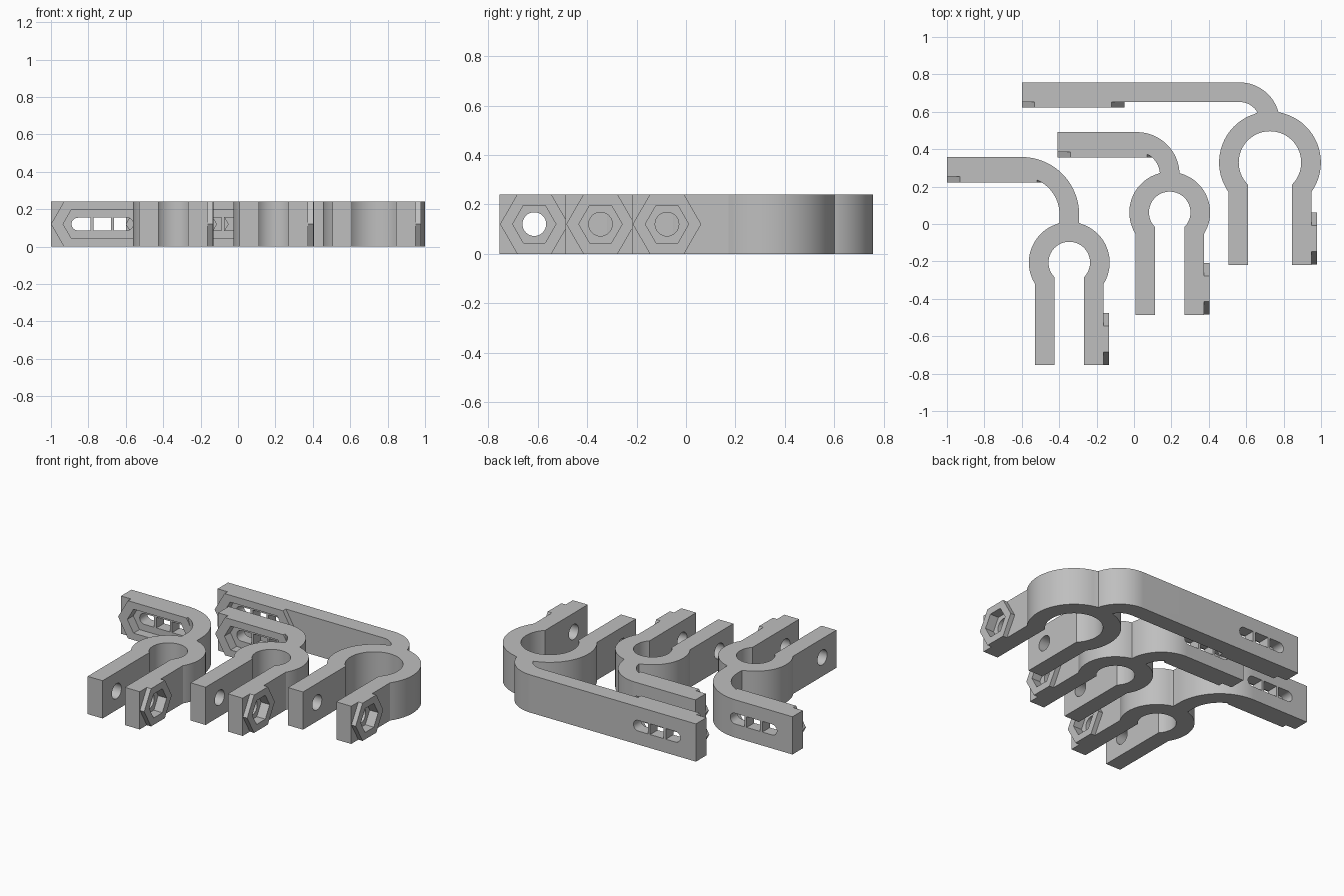
import bpy, bmesh
from math import pi, sin, cos, atan2, hypot, sqrt

if "Cube" in bpy.data.objects:
    bpy.data.objects.remove(bpy.data.objects["Cube"], do_unlink=True)

HEIGHT = 0.24
MID = HEIGHT / 2
WALL = 0.105       # strap thickness
LIP = 0.03         # how far the nut bosses stand out
NUT_DEPTH = 0.06
BOLT_R = 0.048
BOSS_LEN = 0.55    # long boss on each arm

grey = bpy.data.materials.new("grey plastic")
grey.use_nodes = True
grey.diffuse_color = (0.52, 0.52, 0.52, 1)
grey.node_tree.nodes["Principled BSDF"].inputs["Base Color"].default_value = grey.diffuse_color


def arc(cx, cy, r, a0, a1, n):
    return [(cx + r * cos(a0 + (a1 - a0) * i / n), cy + r * sin(a0 + (a1 - a0) * i / n))
            for i in range(n + 1)]


def prism(name, outline, axis, lo, hi):
    """Extrude a 2D outline along an axis between lo and hi."""
    place = {"x": lambda u, v, d: (d, u, v),
             "y": lambda u, v, d: (u, d, v),
             "z": lambda u, v, d: (u, v, d)}[axis]
    bm = bmesh.new()
    rings = [[bm.verts.new(place(u, v, d)) for u, v in outline] for d in (lo, hi)]
    for ring in rings:
        bm.faces.new(ring)
    n = len(outline)
    for i in range(n):
        j = (i + 1) % n
        bm.faces.new((rings[0][i], rings[0][j], rings[1][j], rings[1][i]))
    bmesh.ops.recalc_face_normals(bm, faces=bm.faces)
    mesh = bpy.data.meshes.new(name)
    bm.to_mesh(mesh)
    bm.free()
    mesh.materials.append(grey)
    obj = bpy.data.objects.new(name, mesh)
    bpy.context.collection.objects.link(obj)
    return obj


def combine(body, tool, operation):
    mod = body.modifiers.new("combine", "BOOLEAN")
    mod.operation, mod.solver, mod.object = operation, "EXACT", tool
    tool.hide_render = True
    bpy.ops.object.select_all(action="DESELECT")
    bpy.context.view_layer.objects.active = body
    body.select_set(True)
    bpy.ops.object.modifier_apply(modifier=mod.name)
    bpy.data.objects.remove(tool, do_unlink=True)


def hexagon(u, half_len, half_h):
    """Hexagon with tips along u, stretched when half_len is long."""
    flat = half_len - half_h / sqrt(3)
    return [(u - half_len, MID), (u - flat, MID - half_h), (u + flat, MID - half_h),
            (u + half_len, MID), (u + flat, MID + half_h), (u - flat, MID + half_h)]


def strap_outline(cx, cy, r_in, gap, leg_end, arm_end, arm_top, bend):
    """Keyhole clamp with a neck that bends into a straight arm."""
    r_out = r_in + WALL
    half = WALL / 2
    bx, by = cx + half - bend, arm_top - bend

    def neck(radius):
        # quarter bend from the arm, then straight down until the ring is met
        pts = arc(bx, by, radius, pi / 2, 0, 40)
        pts += [(bx + radius, by - 0.005 * i) for i in range(1, 40)]
        keep = []
        for p in pts:
            if hypot(p[0] - cx, p[1] - cy) < r_out:
                break
            keep.append(p)
        return keep

    outer, inner = neck(bend), neck(bend - WALL)
    ang = lambda p: atan2(p[1] - cy, p[0] - cx)
    leg_out = gap + WALL
    y_out, y_in = -sqrt(r_out**2 - leg_out**2), -sqrt(r_in**2 - gap**2)
    a_out, a_in = atan2(y_out, leg_out), atan2(y_in, gap)

    pts = [(arm_end, arm_top)] + outer
    pts += arc(cx, cy, r_out, ang(outer[-1]), a_out, 32)[1:]
    pts += [(cx + leg_out, leg_end), (cx + gap, leg_end)]
    pts += arc(cx, cy, r_in, a_in, pi - a_in, 48)
    pts += [(cx - gap, leg_end), (cx - leg_out, leg_end)]
    pts += arc(cx, cy, r_out, pi - a_out, ang(inner[-1]) + 2 * pi, 32)[:-1] \
        if ang(inner[-1]) < 0 else arc(cx, cy, r_out, pi - a_out, ang(inner[-1]), 32)[:-1]
    pts += inner[::-1] + [(arm_end, arm_top - WALL)]
    return pts


def clamp(name, cx, cy, r_in, gap, leg_end, arm_end, arm_top, bend):
    body = prism(name, strap_outline(cx, cy, r_in, gap, leg_end, arm_end, arm_top, bend),
                 "z", 0, HEIGHT)
    arm_face = arm_top - WALL
    leg_face = cx + gap + WALL
    bolt_y = leg_end + 0.141
    slot_x = arm_end + BOSS_LEN / 2
    nut_h = 0.076

    # raised bosses on the arm and the right-hand leg
    combine(body, prism("arm_boss", hexagon(slot_x, BOSS_LEN / 2, MID), "y",
                        arm_face - LIP, arm_face + 0.02), "UNION")
    combine(body, prism("leg_boss", hexagon(bolt_y, MID * 2 / sqrt(3), MID), "x",
                        leg_face - 0.02, leg_face + LIP), "UNION")

    # nut recesses
    combine(body, prism("arm_recess", hexagon(slot_x, 0.21, nut_h), "y",
                        arm_face - LIP - 0.01, arm_face - LIP + NUT_DEPTH), "DIFFERENCE")
    combine(body, prism("leg_recess", hexagon(bolt_y, nut_h * 2 / sqrt(3), nut_h), "x",
                        leg_face + LIP - NUT_DEPTH, leg_face + LIP + 0.01), "DIFFERENCE")

    # bolt hole through both legs
    combine(body, prism("bolt_hole", arc(bolt_y, MID, BOLT_R, 0, 2 * pi, 32)[:-1], "x",
                        cx - gap - WALL - 0.05, leg_face + 0.05), "DIFFERENCE")

    # slot split by two bridges: rounded end, square middle, rounded end
    s = 0.034
    for side in (-1, 1):
        end = arc(0.165 - s, MID, s, -pi / 2, pi / 2, 12)
        shape = [(0.063, MID - s)] + end + [(0.063, MID + s)]
        combine(body, prism("slot_end", [(slot_x + side * u, v) for u, v in shape], "y",
                            arm_face - 0.02, arm_top + 0.02), "DIFFERENCE")
    square = [(slot_x + a * 0.047, MID + b * s) for a, b in ((-1, -1), (1, -1), (1, 1), (-1, 1))]
    combine(body, prism("slot_middle", square, "y", arm_face - 0.02, arm_top + 0.02), "DIFFERENCE")

    bpy.ops.object.shade_smooth_by_angle(angle=pi / 6)


clamp("wide_bend_clamp", -0.346, -0.206, 0.111, 0.078, -0.755, -1.0, 0.358, 0.307)
clamp("tight_bend_clamp", 0.191, 0.062, 0.111, 0.078, -0.487, -0.41, 0.491, 0.228)
clamp("large_long_arm_clamp", 0.727, 0.329, 0.167, 0.117, -0.218, -0.6, 0.757, 0.215)
